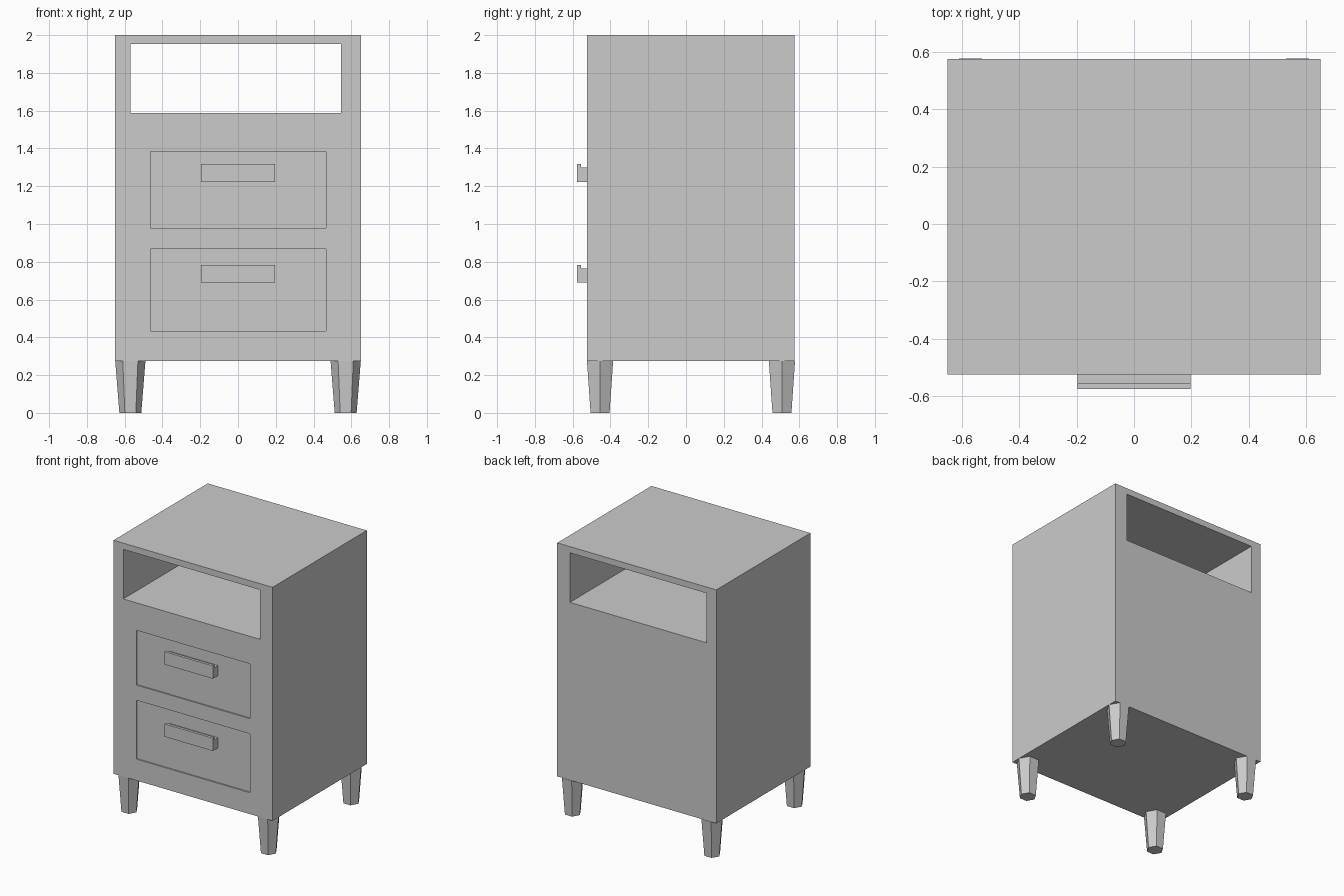
import bpy
import bmesh
import math
from mathutils import Matrix

if "Cube" in bpy.data.objects:
    bpy.data.objects.remove(bpy.data.objects["Cube"])


def finish(name, bm):
    bmesh.ops.recalc_face_normals(bm, faces=bm.faces)
    me = bpy.data.meshes.new(name)
    bm.to_mesh(me)
    bm.free()
    ob = bpy.data.objects.new(name, me)
    bpy.context.collection.objects.link(ob)
    return ob


def box(name, x0, x1, y0, y1, z0, z1):
    bm = bmesh.new()
    mat = (Matrix.Translation(((x0 + x1) / 2, (y0 + y1) / 2, (z0 + z1) / 2))
           @ Matrix.Diagonal((x1 - x0, y1 - y0, z1 - z0, 1)))
    bmesh.ops.create_cube(bm, size=1, matrix=mat)
    return finish(name, bm)


def cut(target, cutter):
    mod = target.modifiers.new("cut", 'BOOLEAN')
    mod.operation = 'DIFFERENCE'
    mod.solver = 'EXACT'
    mod.object = cutter
    cutter.hide_render = True
    bpy.context.view_layer.objects.active = target
    bpy.ops.object.modifier_apply(modifier=mod.name)
    bpy.data.objects.remove(cutter)


def handle(name, z):
    # finger-pull profile in (y, z), extruded along x
    profile = [(-0.515, 0), (-0.576, 0), (-0.576, 0.095),
               (-0.556, 0.095), (-0.556, 0.075), (-0.515, 0.075)]
    bm = bmesh.new()
    face = bm.faces.new([bm.verts.new((-0.197, y, z + h)) for y, h in profile])
    ext = bmesh.ops.extrude_face_region(bm, geom=[face])
    verts = [v for v in ext["geom"] if isinstance(v, bmesh.types.BMVert)]
    bmesh.ops.translate(bm, verts=verts, vec=(0.394, 0, 0))
    return finish(name, bm)


def leg(name, x, y):
    # tapered six-sided leg with corners pointing along x
    bm = bmesh.new()
    mat = Matrix.Translation((x, y, 0.1375)) @ Matrix.Rotation(math.pi / 2, 4, 'Z')
    bmesh.ops.create_cone(bm, cap_ends=True, segments=6, radius1=0.058,
                          radius2=0.08, depth=0.275, matrix=mat)
    return finish(name, bm)


# cabinet with open shelf running front to back
cabinet = box("cabinet", -0.65, 0.65, -0.525, 0.575, 0.275, 2.0)
cut(cabinet, box("shelf_cutter", -0.57, 0.546, -0.7, 0.7, 1.588, 1.954))

# slightly recessed drawer fronts with handles
for label, z0, z1, hz in (("upper", 0.98, 1.385, 1.223), ("lower", 0.433, 0.868, 0.689)):
    cut(cabinet, box("drawer_cutter", -0.463, 0.467, -0.6, -0.515, z0, z1))
    handle(label + "_drawer_handle", hz)

# legs
for end, y in (("front", -0.455), ("back", 0.508)):
    for side, x in (("left", -0.57), ("right", 0.57)):
        leg(f"{end}_{side}_leg", x, y)
